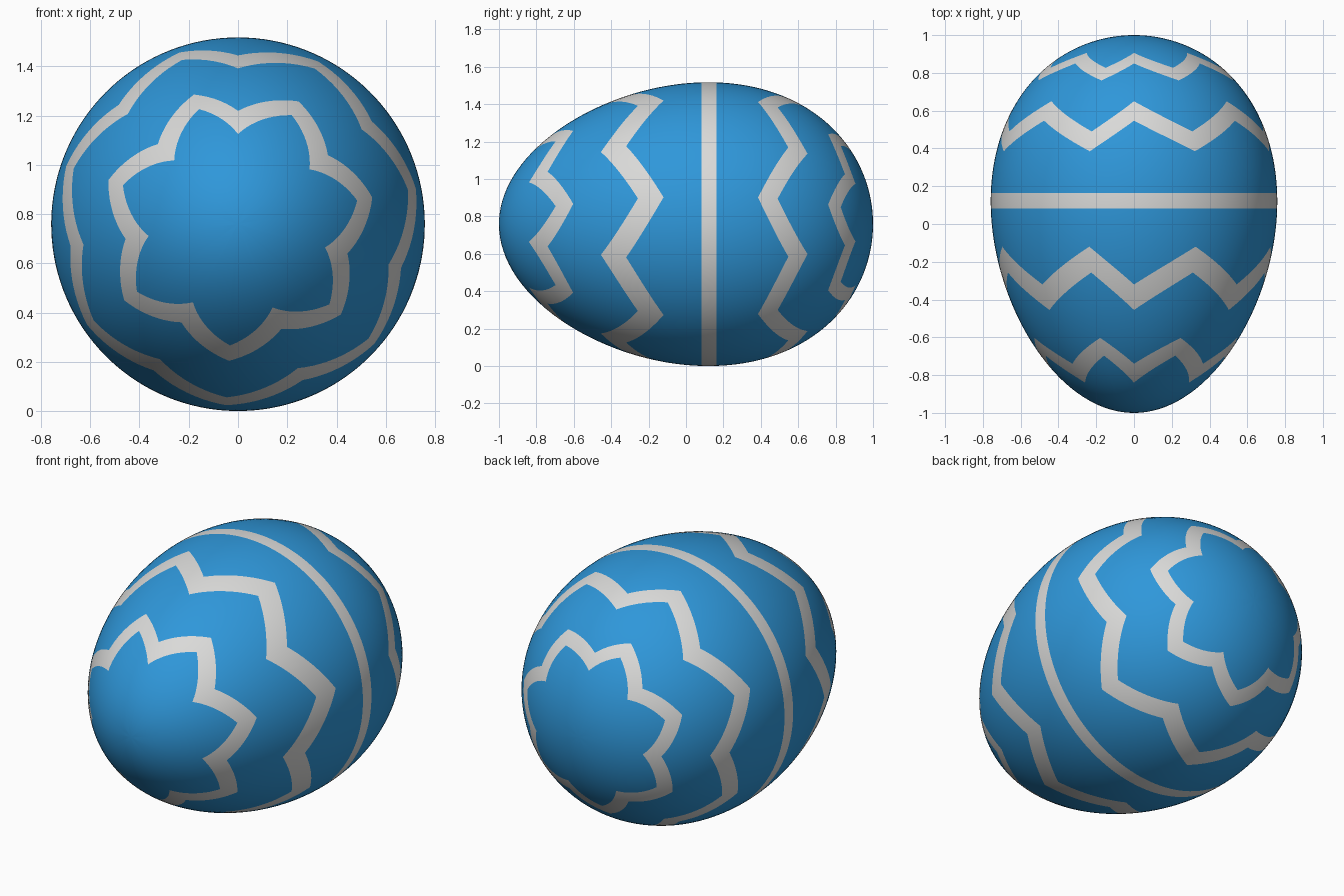
import bpy, bmesh, math

if "Cube" in bpy.data.objects:
    bpy.data.objects.remove(bpy.data.objects["Cube"])

SCALE, TAPER = 0.753, 0.1235      # egg radius and how much the back is fuller
CENTRE_Z = 0.7587
STEP = math.radians(26.25)        # half a zigzag; the last one closes short


def material(name, rgb):
    m = bpy.data.materials.new(name)
    m.diffuse_color = (*rgb, 1)
    m.use_nodes = True
    m.node_tree.nodes["Principled BSDF"].inputs["Base Color"].default_value = m.diffuse_color
    return m


def radius(y):
    return SCALE * math.sqrt(max(0, 1 - y * y)) * (1 + TAPER * y)


# Each band: (start, end) along y at even corners, then at odd corners
BANDS = [
    ((-0.84, -0.74), (-0.697, -0.603)),
    ((-0.455, -0.32), (-0.257, -0.12)),
    ((0.083, 0.163), (0.083, 0.163)),
    ((0.547, 0.65), (0.385, 0.49)),
    ((0.85, 0.906), (0.76, 0.827)),
]
EDGES = [pair for a, b in BANDS for pair in zip(a, b)]
ROWS = [14, 4, 10, 4, 12, 4, 10, 4, 8, 4, 14]   # rows in each zone, tip to tip

# Columns around the egg: (angle from the top, zigzag blend 0..1)
columns = []
corners = [i * STEP for i in range(14)] + [2 * math.pi]
for i in range(14):
    n = 10 if i < 13 else 7
    for k in range(n):
        t = k / n
        angle = corners[i] + (corners[i + 1] - corners[i]) * t
        columns.append((angle, t if i % 2 == 0 else 1 - t))

# Egg shell, with mesh rows following the painted band edges
bm = bmesh.new()
tips = [bm.verts.new((0, y, CENTRE_Z)) for y in (-1, 1)]
grid = []
for angle, blend in columns:
    stops = [-1] + [a + (b - a) * blend for a, b in EDGES] + [1]
    phis = [math.acos(-y) for y in stops]
    line = []
    for zone, n in enumerate(ROWS):
        for k in range(n):
            if zone == 0 and k == 0:
                continue
            y = -math.cos(phis[zone] + (phis[zone + 1] - phis[zone]) * k / n)
            r = radius(y)
            line.append(bm.verts.new((r * math.sin(angle), y, CENTRE_Z + r * math.cos(angle))))
    grid.append(line)

zone_of_row = [z for z, n in enumerate(ROWS) for _ in range(n)]
for i, a in enumerate(grid):
    b = grid[(i + 1) % len(grid)]
    bm.faces.new((tips[0], a[0], b[0]))
    bm.faces.new((tips[1], b[-1], a[-1]))
    for j in range(len(a) - 1):
        f = bm.faces.new((a[j], a[j + 1], b[j + 1], b[j]))
        f.material_index = zone_of_row[j + 1] % 2   # odd zones are bands
for f in bm.faces:
    f.smooth = True
bmesh.ops.recalc_face_normals(bm, faces=bm.faces)

mesh = bpy.data.meshes.new("painted_egg")
bm.to_mesh(mesh)
bm.free()
mesh.materials.append(material("blue", (0.028, 0.31, 0.70)))
mesh.materials.append(material("pale grey", (0.70, 0.70, 0.69)))
bpy.context.collection.objects.link(bpy.data.objects.new("painted_egg", mesh))
